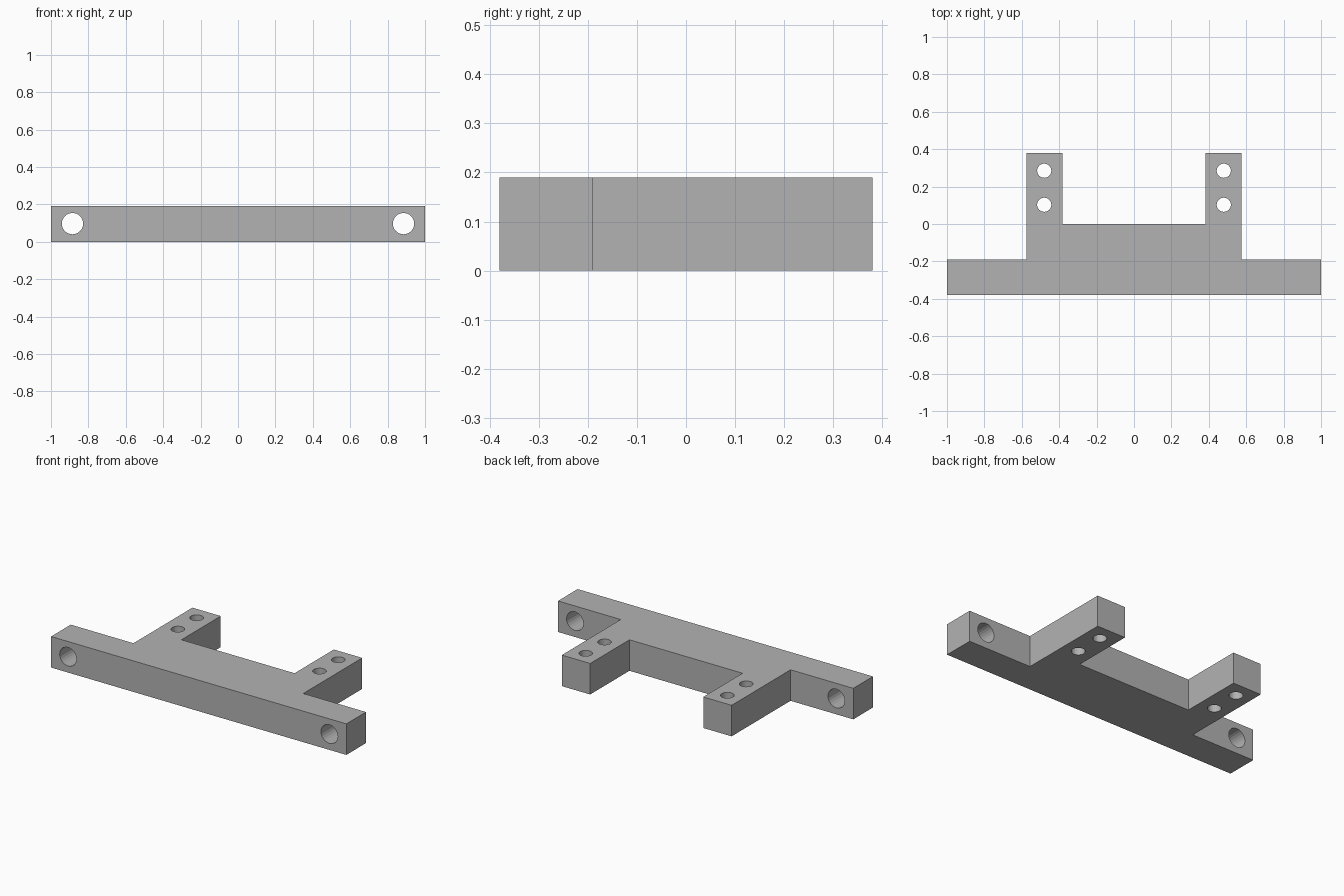
import bpy
import bmesh
from math import pi

HEIGHT = 0.19

# Remove the default cube
cube = bpy.data.objects.get("Cube")
if cube:
    bpy.data.objects.remove(cube, do_unlink=True)

# Plain grey material
grey = bpy.data.materials.new("plain_grey")
grey.use_nodes = True
colour = (0.45, 0.45, 0.45, 1)
grey.diffuse_color = colour
grey.node_tree.nodes["Principled BSDF"].inputs["Base Color"].default_value = colour


def link_mesh(name, bm):
    mesh = bpy.data.meshes.new(name)
    bmesh.ops.recalc_face_normals(bm, faces=bm.faces)
    bm.to_mesh(mesh)
    bm.free()
    mesh.materials.append(grey)
    obj = bpy.data.objects.new(name, mesh)
    bpy.context.collection.objects.link(obj)
    return obj


# Bracket body: mirrored half outline, extruded upward
half = [(1, -0.38), (1, -0.19), (0.575, -0.19), (0.575, 0.38), (0.383, 0.38), (0.383, 0)]
outline = half + [(-x, y) for x, y in reversed(half)]
bm = bmesh.new()
base = bm.faces.new([bm.verts.new((x, y, 0)) for x, y in outline])
top = bmesh.ops.extrude_face_region(bm, geom=[base])["geom"]
bmesh.ops.translate(bm, vec=(0, 0, HEIGHT), verts=[v for v in top if isinstance(v, bmesh.types.BMVert)])
bracket = link_mesh("mounting_bracket", bm)


def drill(name, location, radius, tilt=0):
    """Cut a round through hole in the bracket."""
    bm = bmesh.new()
    bmesh.ops.create_cone(bm, cap_ends=True, segments=24, radius1=radius, radius2=radius, depth=0.4)
    cutter = link_mesh(name, bm)
    cutter.location = location
    cutter.rotation_euler.x = tilt
    cutter.hide_render = True
    cutter.hide_set(True)
    cutter.display_type = 'WIRE'
    mod = bracket.modifiers.new(name, 'BOOLEAN')
    mod.operation = 'DIFFERENCE'
    mod.solver = 'EXACT'
    mod.object = cutter


# Bolt holes through the bar ends and screw holes down through the arms
for side, sign in (("left", 1), ("right", -1)):
    drill(side + "_bolt_hole", (sign * 0.885, -0.285, HEIGHT / 2 + 0.002), 0.057, pi / 2)
    for place, y in (("inner", 0.103), ("outer", 0.285)):
        drill(f"{side}_{place}_screw_hole", (sign * 0.48, y, HEIGHT / 2), 0.038)
